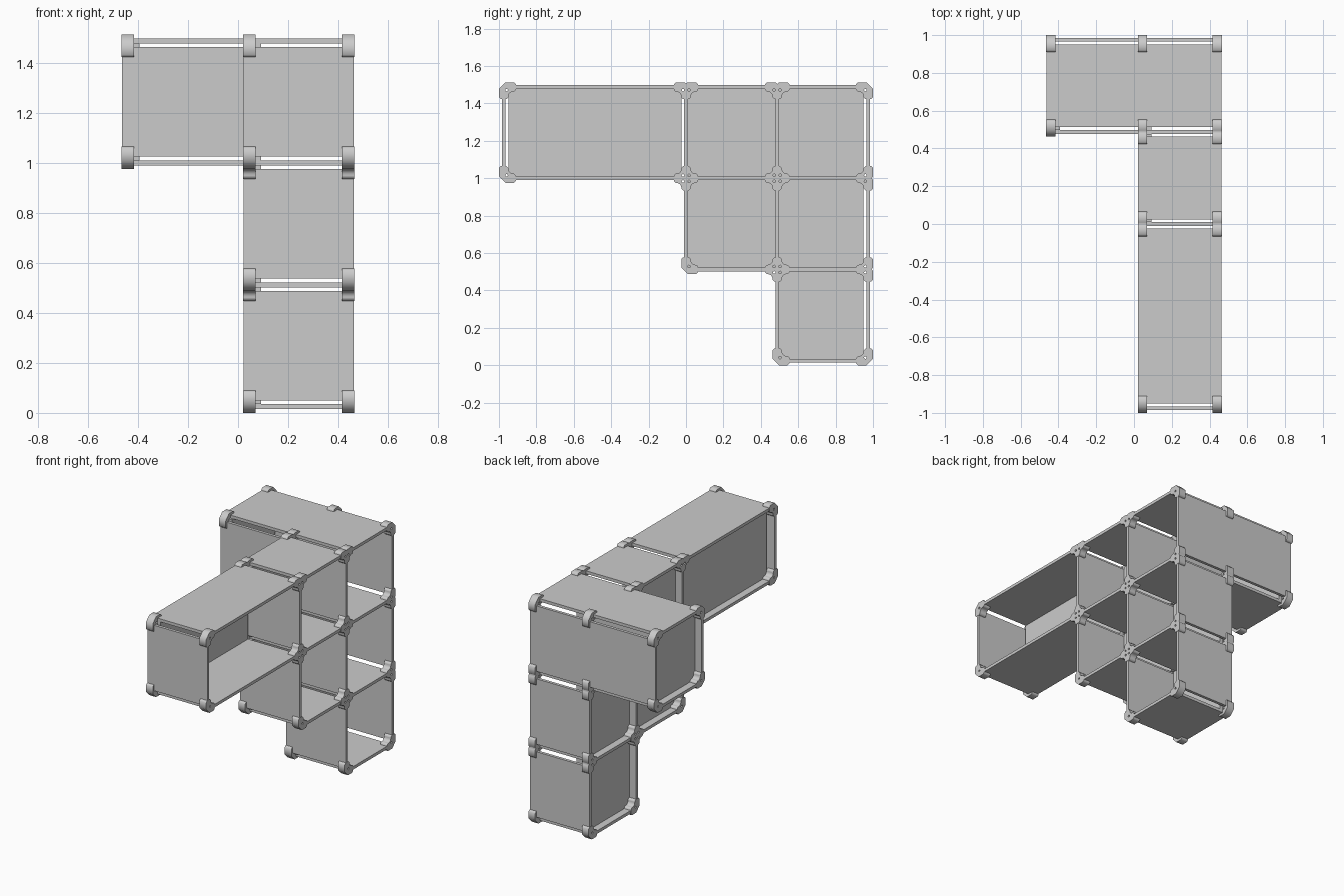
import bpy, math

if "Cube" in bpy.data.objects:
    bpy.data.objects.remove(bpy.data.objects["Cube"])

P = 0.4875                      # grid pitch
Y0, Z0 = -0.975, 0.025          # first grid node
XR, XM, XL = 0.465, 0.02, -0.465
T = 0.01                        # panel half thickness
GAP = 0.025                     # panel edge to node centre
CW = 0.05                       # clip width
ARM, H = 0.065, 0.025           # clip arm length, half thickness

# cells: (column, row, width in columns, left x, left-panel front inset, back inset)
CELLS = [
    (0, 2, 2, XM, GAP, GAP),
    (2, 2, 1, XM, T, T),
    (3, 2, 1, XL, T, GAP),
    (2, 1, 1, XM, T, T),
    (3, 1, 1, XM, T, GAP),
    (3, 0, 1, XM, T, GAP),
]


def Y(i):
    return Y0 + P * i


def Z(j):
    return Z0 + P * j


def box(name, x0, x1, y0, y1, z0, z1):
    bpy.ops.mesh.primitive_cube_add(size=1, location=((x0 + x1) / 2, (y0 + y1) / 2, (z0 + z1) / 2))
    o = bpy.context.object
    o.name = name
    o.scale = (x1 - x0, y1 - y0, z1 - z0)
    bpy.ops.object.transform_apply(location=False, rotation=False, scale=True)


def clip_outline(dirs):
    """Outline and pin holes of a clip with arms at the given quarter turns."""
    pts, holes = [], []
    r = 0.025
    for k, d in enumerate(dirs):
        c, s = [(1, 0), (0, 1), (-1, 0), (0, -1)][d]

        def w(u, v):
            return (u * c - v * s, u * s + v * c)
        turn = (dirs[(k + 1) % len(dirs)] - d) % 4
        # arm tip
        pts += [w(ARM - 0.01, -H), w(ARM, -H + 0.01), w(ARM, H - 0.01), w(ARM - 0.01, H)]
        if turn == 1:           # inner fillet and pin hole
            for a in range(0, 6):
                t = math.radians(270 - a * 18)
                pts.append(w(H + r + r * math.cos(t), H + r + r * math.sin(t)))
            holes.append([w(0.016 + 0.007 * math.cos(t), 0.016 + 0.007 * math.sin(t))
                          for t in [i * math.tau / 8 for i in range(8)]])
        elif turn == 2:         # small notch on a straight side
            pts += [w(0.008, H), w(0, H - 0.008), w(-0.008, H)]
        else:                   # chamfered outside corner
            pts += [w(0.01, H), w(-H, H - 0.035)]
    return [pts] + holes


def clip(name, x, y, z, dirs):
    cu = bpy.data.curves.new(name, 'CURVE')
    cu.dimensions = '2D'
    cu.fill_mode = 'BOTH'
    cu.extrude = CW / 2
    for loop in clip_outline(dirs):
        sp = cu.splines.new('POLY')
        sp.points.add(len(loop) - 1)
        for p, (u, v) in zip(sp.points, loop):
            p.co = (u, v, 0, 1)
        sp.use_cyclic_u = True
    o = bpy.data.objects.new(name, cu)
    o.location = (x, y, z)
    o.rotation_euler = (math.pi / 2, 0, math.pi / 2)
    bpy.context.collection.objects.link(o)
    bpy.ops.object.select_all(action='DESELECT')
    o.select_set(True)
    bpy.context.view_layer.objects.active = o
    bpy.ops.object.convert(target='MESH')


# collect shared walls and shelves
edges, arms = {}, {}
for i, j, n, xl, _, _ in CELLS:
    for key in [('h', i, j, n), ('h', i, j + 1, n), ('v', i, j, 1), ('v', i + n, j, 1)]:
        edges[key] = min(xl, edges.get(key, xl))

# shelves and upright walls
E = 0.002
for (kind, i, j, n), xl in edges.items():
    if kind == 'h':
        box("shelf_panel", xl + E, XR - E, Y(i) + GAP, Y(i + n) - GAP, Z(j) - T, Z(j) + T)
        ends = [((i, j), 0), ((i + n, j), 2)]
    else:
        box("wall_panel", xl + E, XR - E, Y(i) - T, Y(i) + T, Z(j) + GAP, Z(j + 1) - GAP)
        ends = [((i, j), 1), ((i, j + 1), 3)]
    for node, d in ends:
        arms.setdefault(node, {})[d] = xl

# recessed panels closing the left end of each cell
for i, j, n, xl, a, b in CELLS:
    box("end_panel", xl + CW, xl + CW + 0.022, Y(i) + a, Y(i + n) - b, Z(j) + T, Z(j + 1) - T)

# corner clips at every node
for (i, j), ds in arms.items():
    for x in (XR - CW / 2, XM + CW / 2):
        clip("corner_clip", x, Y(i), Z(j), sorted(ds))
    wide = sorted(d for d in ds if ds[d] == XL)
    if wide:
        clip("corner_clip_left", XL + CW / 2, Y(i), Z(j), wide)
